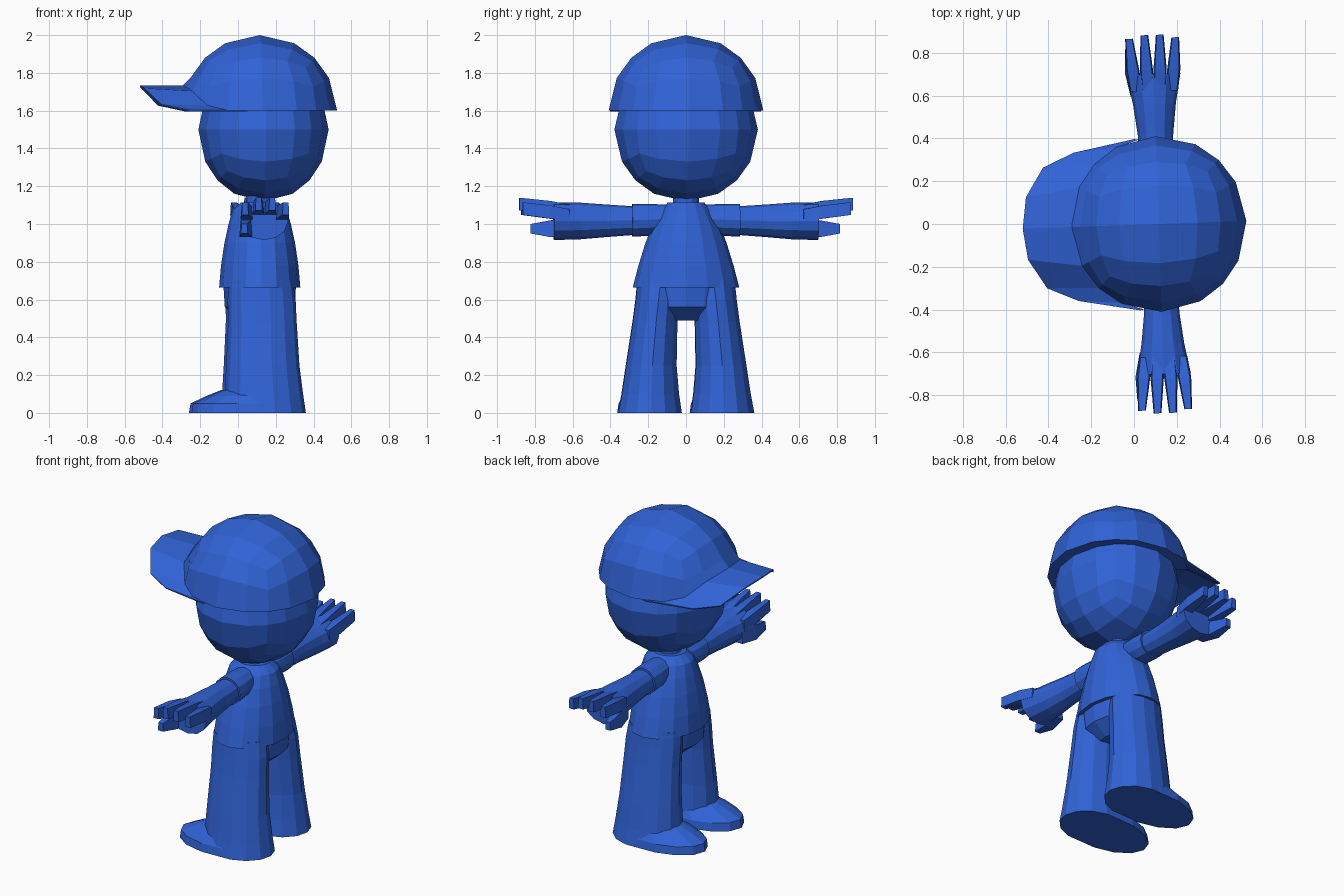
import bpy, bmesh, math
from mathutils import Matrix, Vector

cube = bpy.data.objects.get("Cube")
if cube:
    bpy.data.objects.remove(cube, do_unlink=True)

blue = bpy.data.materials.new("blue")
blue.use_nodes = True
COLOUR = (0.03, 0.125, 0.68, 1)
blue.diffuse_color = COLOUR
blue.node_tree.nodes["Principled BSDF"].inputs["Base Color"].default_value = COLOUR

# The figure faces -x, turned very slightly
PLACE = Matrix.Translation((0.115, 0, 0)) @ Matrix.Rotation(math.radians(2), 4, 'Z')


def finish(name, bm):
    bmesh.ops.recalc_face_normals(bm, faces=bm.faces)
    bm.transform(PLACE)
    mesh = bpy.data.meshes.new(name)
    bm.to_mesh(mesh)
    bm.free()
    mesh.materials.append(blue)
    obj = bpy.data.objects.new(name, mesh)
    bpy.context.collection.objects.link(obj)
    return obj


def skin(bm, loops):
    """Join closed loops of points with quads and cap both ends."""
    rings = [[bm.verts.new(p) for p in loop] for loop in loops]
    n = len(rings[0])
    for a, b in zip(rings, rings[1:]):
        for i in range(n):
            j = (i + 1) % n
            bm.faces.new((a[i], a[j], b[j], b[i]))
    bm.faces.new(rings[0])
    bm.faces.new(rings[-1])


def upright(name, rings, y_sign=1, sides=14):
    """Loft of ellipses (z, x centre, y centre, x radius, y radius)."""
    bm = bmesh.new()
    turns = [2 * math.pi * i / sides for i in range(sides)]
    skin(bm, [[(cx + rx * math.cos(t), y_sign * (cy + ry * math.sin(t)), z) for t in turns]
              for z, cx, cy, rx, ry in rings])
    return finish(name, bm)


def sideways(name, rings, y_sign, sides=12):
    """Loft of ellipses (y, z centre, x radius, z radius) along an arm."""
    bm = bmesh.new()
    turns = [2 * math.pi * i / sides for i in range(sides)]
    skin(bm, [[(rx * math.cos(t), y_sign * y, cz + rz * math.sin(t)) for t in turns]
              for y, cz, rx, rz in rings])
    return finish(name, bm)


def digit(name, sections, y_sign):
    """Loft of rectangles (y, x centre, half width, low z, high z)."""
    bm = bmesh.new()
    skin(bm, [[(x - w, y_sign * y, lo), (x + w, y_sign * y, lo),
               (x + w * 0.8, y_sign * y, hi), (x - w * 0.8, y_sign * y, hi)]
              for y, x, w, lo, hi in sections])
    return finish(name, bm)


def cube_ball():
    """Quad sphere of radius one."""
    bm = bmesh.new()
    bmesh.ops.create_cube(bm, size=2)
    bmesh.ops.subdivide_edges(bm, edges=bm.edges[:], cuts=3, use_grid_fill=True)
    for v in bm.verts:
        v.co.normalize()
    return bm


# Head
head = cube_ball()
head.transform(Matrix.Translation((0.02, 0, 1.5)) @ Matrix.Diagonal((0.345, 0.38, 0.38, 1)))
finish("head", head)


# Cap, its rim arched over the forehead
def arch(x):
    for limit, z in ((-0.38, 1.73), (-0.33, 1.70), (-0.25, 1.625)):
        if x < limit:
            return z
    return 1.6


cap = cube_ball()
bmesh.ops.delete(cap, geom=[v for v in cap.verts if v.co.z < -0.05], context='VERTS')
cap.transform(Matrix.Translation((0, 0, 1.59)) @ Matrix.Scale(0.41, 4))
for v in cap.verts:
    if v.co.z < 1.62:
        v.co.z = arch(v.co.x)
rim = [e for e in cap.edges if e.is_boundary]
lip = bmesh.ops.extrude_edge_only(cap, edges=rim)["geom"]
for v in lip:
    if isinstance(v, bmesh.types.BMVert):
        v.co.x *= 0.8
        v.co.y *= 0.8
finish("cap", cap)

# Brim, curving down at both sides
outer = [(-0.635, 0, 1.73), (-0.615, 0.145, 1.715), (-0.53, 0.28, 1.63),
         (-0.385, 0.345, 1.6), (-0.1, 0.4, 1.6)]
inner = []
for slope in (0, 0.5, 1, 2, 5):
    p = Vector((-1, slope, 0)).normalized() * 0.405
    p.z = arch(p.x)
    inner.append(p)
bm = bmesh.new()
for s in (1, -1):
    a = [bm.verts.new((x, s * y, z)) for x, y, z in outer]
    b = [bm.verts.new((x, s * y, z)) for x, y, z in inner]
    for i in range(len(a) - 1):
        quad = [a[i], a[i + 1], b[i + 1], b[i]]
        bm.faces.new(quad if s < 0 else quad[::-1])
bmesh.ops.remove_doubles(bm, verts=bm.verts[:], dist=0.001)
brim = finish("cap_brim", bm)
thick = brim.modifiers.new("thickness", 'SOLIDIFY')
thick.thickness = 0.008
thick.offset = 0

# Shirt, neck and hips
upright("shirt", [(0.665, 0, 0, 0.215, 0.282), (0.78, 0, 0, 0.205, 0.252),
                  (0.9, 0, 0, 0.187, 0.215), (1.0, 0, 0, 0.165, 0.175),
                  (1.07, 0, 0, 0.145, 0.135), (1.115, 0, 0, 0.1, 0.095)], sides=16)
upright("neck", [(1.08, 0, 0, 0.07, 0.07), (1.2, 0, 0, 0.07, 0.07)])
upright("hips", [(0.49, 0, 0, 0.1, 0.13), (0.56, 0, 0, 0.185, 0.235),
                 (0.72, 0, 0, 0.195, 0.255)], sides=16)

for side, s in (("left", -1), ("right", 1)):
    # Trouser leg and shoe
    upright(side + "_leg", [(0, 0.02, 0.192, 0.218, 0.172), (0.1, 0.015, 0.19, 0.208, 0.155),
                            (0.25, 0.01, 0.185, 0.194, 0.137), (0.48, 0.008, 0.165, 0.182, 0.121),
                            (0.6, 0.005, 0.152, 0.18, 0.118), (0.7, 0, 0.14, 0.17, 0.12)], s)
    upright(side + "_shoe", [(0, -0.065, 0.192, 0.303, 0.172), (0.05, -0.07, 0.192, 0.29, 0.165),
                             (0.09, -0.04, 0.19, 0.235, 0.14), (0.12, -0.02, 0.19, 0.18, 0.1)], s)

    # Sleeve and bare arm widening to the palm
    sideways(side + "_sleeve", [(0.07, 1.03, 0.075, 0.07), (0.2, 1.022, 0.088, 0.085),
                                (0.285, 1.02, 0.088, 0.087)], s)
    sideways(side + "_arm", [(0.25, 1.018, 0.076, 0.074), (0.42, 1.017, 0.083, 0.086),
                             (0.56, 1.016, 0.1, 0.097), (0.7, 1.015, 0.126, 0.1)], s)

    # Four fingers along the top of the palm, and a thumb at the front
    for i, name in enumerate(("index", "middle", "ring", "little")):
        across = i - 1.5
        drop = 0.012 * across * across
        digit(f"{side}_{name}_finger",
              [(0.62, across * 0.055, 0.03, 1.04 - drop, 1.105 - drop),
               (0.72, across * 0.064, 0.031, 1.055 - drop, 1.125 - drop),
               (0.885 - drop * 0.6, across * 0.072, 0.018, 1.075 - drop, 1.142 - drop)], s)
    digit(side + "_thumb", [(0.6, -0.075, 0.035, 0.94, 1.03), (0.71, -0.1, 0.033, 0.93, 1.02),
                            (0.82, -0.11, 0.018, 0.95, 1.0)], s)
